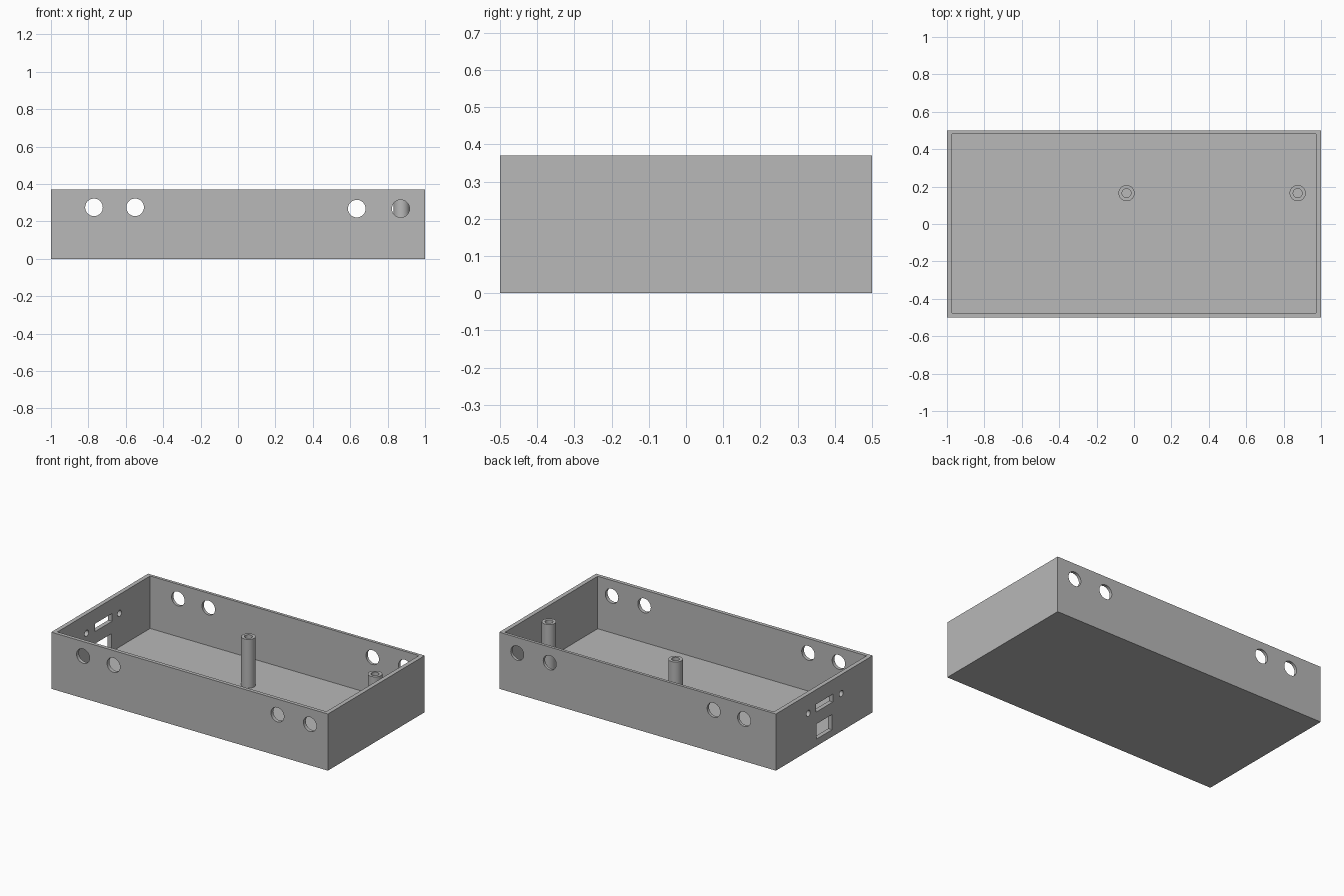
import bpy
import bmesh
from math import radians, tau
from mathutils import Matrix, Vector

old = bpy.data.objects.get("Cube")
if old:
    bpy.data.objects.remove(old, do_unlink=True)

WIDTH, DEPTH, HEIGHT, FLOOR = 2.0, 1.0, 0.37, 0.027

grey = bpy.data.materials.new("plain grey")
grey.use_nodes = True
colour = (0.48, 0.48, 0.48, 1)
grey.diffuse_color = colour
grey.node_tree.nodes["Principled BSDF"].inputs["Base Color"].default_value = colour


def add_box(bm, low, high):
    low, high = Vector(low), Vector(high)
    size = high - low
    bmesh.ops.create_cube(bm, size=1, matrix=Matrix.Translation((low + high) / 2)
                          @ Matrix.Diagonal((*size, 1)))


def add_rod(bm, centre, radius, length, axis):
    turn = Matrix.Rotation(radians(90), 4, "X" if axis == "Y" else "Y")
    bmesh.ops.create_cone(bm, cap_ends=True, segments=48, radius1=radius, radius2=radius,
                          depth=length, matrix=Matrix.Translation(centre) @ turn)


def make_object(name, bm):
    bmesh.ops.recalc_face_normals(bm, faces=bm.faces)
    mesh = bpy.data.meshes.new(name)
    bm.to_mesh(mesh)
    bm.free()
    mesh.materials.append(grey)
    obj = bpy.data.objects.new(name, mesh)
    bpy.context.collection.objects.link(obj)
    return obj


def activate(obj):
    bpy.ops.object.select_all(action="DESELECT")
    obj.select_set(True)
    bpy.context.view_layer.objects.active = obj


def cut(target, cutter):
    cutter.hide_render = True
    mod = target.modifiers.new("cut", "BOOLEAN")
    mod.operation = "DIFFERENCE"
    mod.solver = "EXACT"
    mod.object = cutter
    activate(target)
    bpy.ops.object.modifier_apply(modifier=mod.name)
    bpy.data.objects.remove(cutter, do_unlink=True)


def smooth(obj):
    activate(obj)
    bpy.ops.object.shade_smooth_by_angle(angle=radians(30))


# Open tray
bm = bmesh.new()
add_box(bm, (-WIDTH / 2, -DEPTH / 2, 0), (WIDTH / 2, DEPTH / 2, HEIGHT))
tray = make_object("tray", bm)

bm = bmesh.new()
add_box(bm, (-0.972, -0.476, FLOOR), (0.972, 0.481, HEIGHT + 0.1))
cut(tray, make_object("cavity_cutter", bm))

# Round holes through the front and back walls
bm = bmesh.new()
for x, z in ((-0.77, 0.275), (-0.55, 0.275), (0.635, 0.268), (0.87, 0.268)):
    add_rod(bm, (x, 0, z), 0.047, DEPTH + 0.2, "Y")

# Connector openings and screw holes in the end wall
add_box(bm, (-1.1, -0.088, 0.224), (-0.9, 0.088, 0.275))
add_box(bm, (-1.1, -0.08, 0.046), (-0.9, 0.08, 0.145))
for y in (-0.175, 0.165):
    add_rod(bm, (-1, y, 0.246), 0.02, 0.2, "X")
cut(tray, make_object("port_cutter", bm))
smooth(tray)

# Hollow mounting posts
for name, x in (("middle_post", -0.04), ("end_post", 0.875)):
    bm = bmesh.new()
    profile = [(0.024, 0.015), (0.024, 0.345), (0.043, 0.345), (0.043, 0.015)]
    verts = [bm.verts.new((r, 0, z)) for r, z in profile]
    edges = [bm.edges.new((verts[i - 1], verts[i])) for i in range(len(verts))]
    bmesh.ops.spin(bm, geom=verts + edges, cent=(0, 0, 0), axis=(0, 0, 1),
                   angle=tau, steps=40, use_merge=True)
    bmesh.ops.remove_doubles(bm, verts=bm.verts, dist=0.0001)
    post = make_object(name, bm)
    post.location = (x, 0.165, 0)
    smooth(post)
